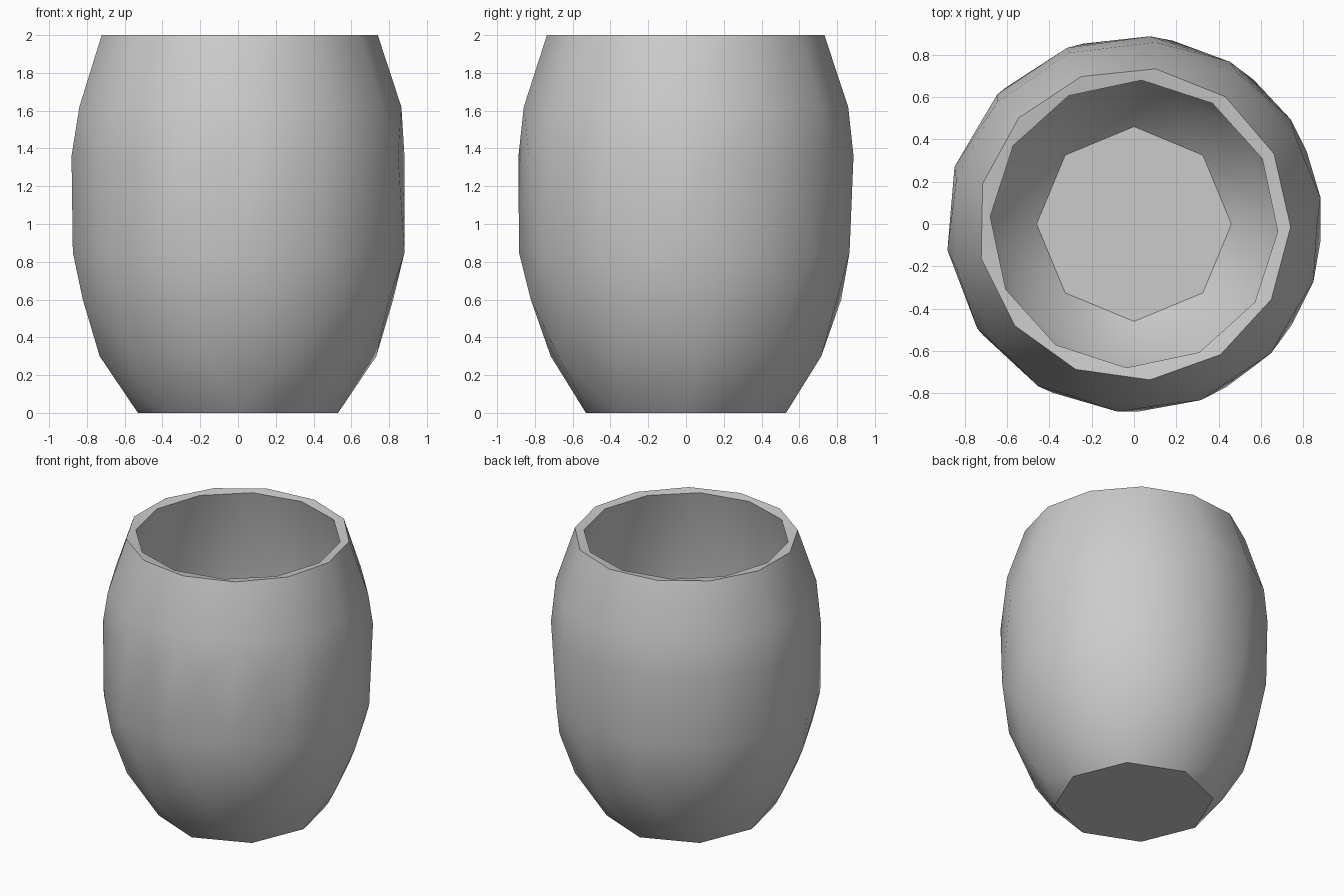
import bpy, bmesh
from math import cos, sin, pi, radians

old = bpy.data.objects.get("Cube")
if old:
    bpy.data.objects.remove(old, do_unlink=True)

clay = bpy.data.materials.new("plain grey")
clay.use_nodes = True
grey = (0.6, 0.6, 0.6, 1)
clay.diffuse_color = grey
clay.node_tree.nodes["Principled BSDF"].inputs["Base Color"].default_value = grey

# Rings from base to rim: radius, height, number of sides, turn in degrees
OUTER = [(0.53, 0.0, 8, 0), (0.61, 0.11, 8, 20), (0.735, 0.3, 10, 5),
         (0.84, 0.6, 12, 12), (0.885, 0.85, 13, -5), (0.89, 1.36, 14, 8),
         (0.865, 1.62, 13, 0), (0.74, 2.0, 13, 82)]
INNER = [(0.46, 0.07, 8, 0), (0.66, 0.3, 10, 5), (0.77, 0.6, 12, 12),
         (0.82, 0.9, 12, -5), (0.82, 1.36, 12, 8), (0.68, 1.99, 12, 87)]


def faceted_wall(bm, rings):
    """Wrap a faceted skin around the rings, open at the top."""
    verts = []
    for radius, z, sides, turn in rings:
        for i in range(sides):
            a = radians(turn) + 2 * pi * i / sides
            verts.append(bm.verts.new((radius * cos(a), radius * sin(a), z)))
    skin = bmesh.ops.convex_hull(bm, input=verts)
    faces = {g for g in skin["geom"] if isinstance(g, bmesh.types.BMFace)}
    top = rings[-1][1] - 0.001
    lids = [f for f in faces if all(v.co.z > top for v in f.verts)]
    bmesh.ops.delete(bm, geom=lids, context="FACES")


# Cup: outer wall, inner wall and the rim between them
bm = bmesh.new()
faceted_wall(bm, OUTER)
faceted_wall(bm, INNER)
rim = [e for e in bm.edges if e.is_boundary]
bmesh.ops.bridge_loops(bm, edges=rim)
bmesh.ops.recalc_face_normals(bm, faces=bm.faces)
mesh = bpy.data.meshes.new("cup")
bm.to_mesh(mesh)
bm.free()
mesh.materials.append(clay)
cup = bpy.data.objects.new("cup", mesh)
bpy.context.collection.objects.link(cup)

# Smooth walls with crisp rim and base edges
bpy.ops.object.select_all(action="DESELECT")
cup.select_set(True)
bpy.context.view_layer.objects.active = cup
bpy.ops.object.shade_smooth_by_angle(angle=radians(42))
